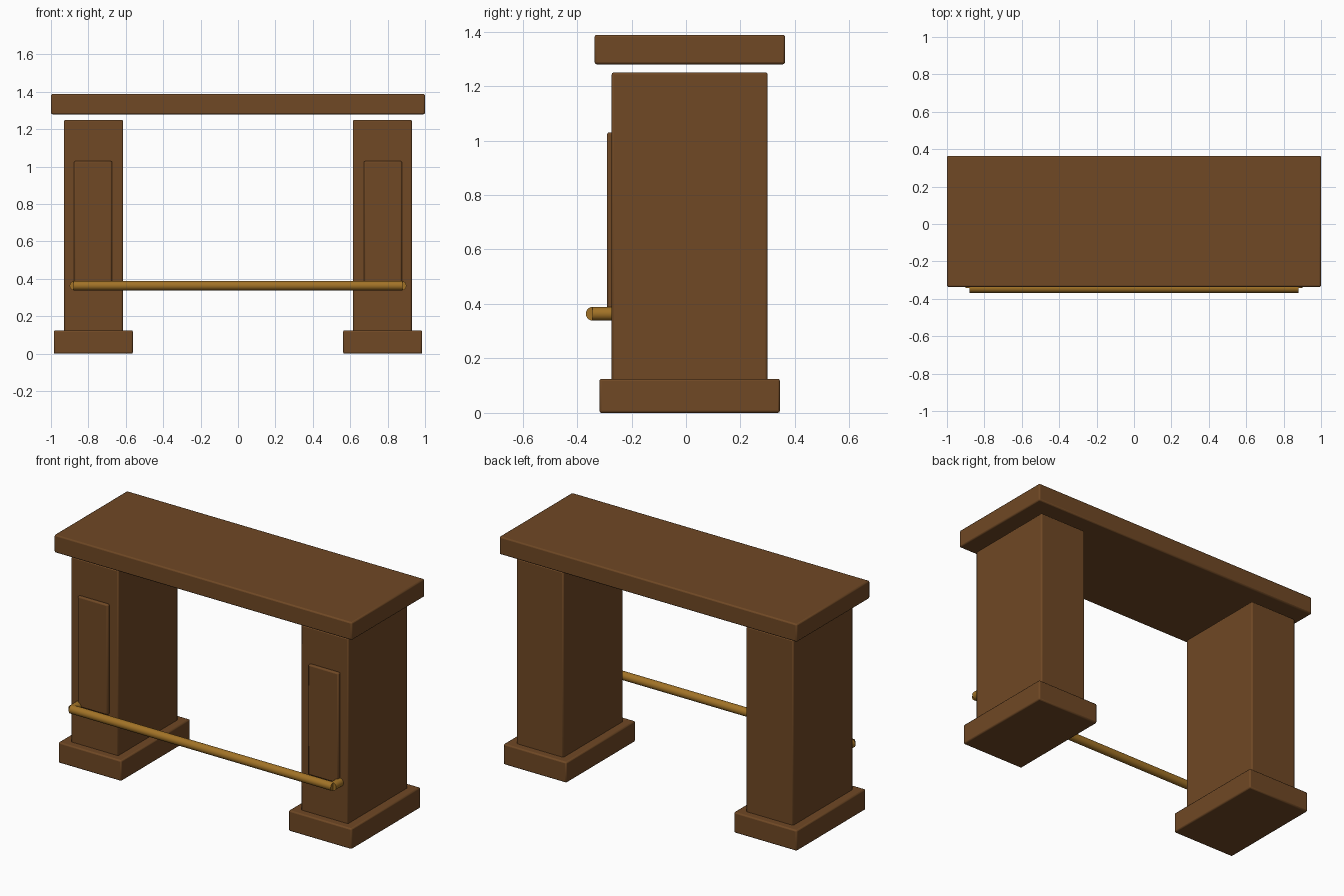
import bpy
from math import radians

if "Cube" in bpy.data.objects:
    bpy.data.objects.remove(bpy.data.objects["Cube"])


def make_material(name, colour):
    mat = bpy.data.materials.new(name)
    mat.use_nodes = True
    mat.diffuse_color = colour
    mat.node_tree.nodes["Principled BSDF"].inputs["Base Color"].default_value = colour
    return mat


wood = make_material("brown wood", (0.16, 0.065, 0.018, 1))
brass = make_material("brass", (0.36, 0.17, 0.02, 1))


def finish(name, mat):
    obj = bpy.context.object
    obj.name = name
    obj.data.materials.append(mat)
    return obj


def box(name, x, y, z, bevel=0.008):
    """Softly bevelled box given its (min, max) range on each axis."""
    ranges = (x, y, z)
    bpy.ops.mesh.primitive_cube_add(size=1, location=[(a + b) / 2 for a, b in ranges])
    obj = finish(name, wood)
    obj.scale = [b - a for a, b in ranges]
    bpy.ops.object.transform_apply(location=False, rotation=False, scale=True)
    mod = obj.modifiers.new("Soft edges", "BEVEL")
    mod.width = bevel
    mod.segments = 2
    bpy.ops.object.shade_smooth_by_angle(angle=radians(35))
    return obj


def rod(name, length, location, rotation):
    bpy.ops.mesh.primitive_cylinder_add(vertices=24, radius=0.025, depth=length,
                                        location=location, rotation=rotation)
    finish(name, brass)
    bpy.ops.object.shade_smooth_by_angle(angle=radians(35))


# Counter slab, floating just above the pedestals
box("counter_top", (-1, 1), (-0.336, 0.364), (1.28, 1.388))

# Pedestals with plinths, raised front panels and rail brackets
RAIL_Y, RAIL_Z, LEG_FRONT = -0.343, 0.364, -0.273
for side, s in (("left", 1), ("right", -1)):
    def span(a, b):
        return sorted((s * a, s * b))
    box(side + "_pedestal", span(0.614, 0.93), (LEG_FRONT, 0.30), (0.11, 1.25))
    box(side + "_plinth", span(0.562, 0.985), (-0.318, 0.345), (0, 0.125))
    box(side + "_front_panel", span(0.673, 0.877), (-0.29, -0.25), (0.36, 1.03))
    rod(side + "_rail_bracket", 0.085, (s * 0.875, RAIL_Y + 0.0425, RAIL_Z),
        (radians(90), 0, 0))

# Foot rail across the front
rod("foot_rail", 1.76, (0, RAIL_Y, RAIL_Z), (0, radians(90), 0))
